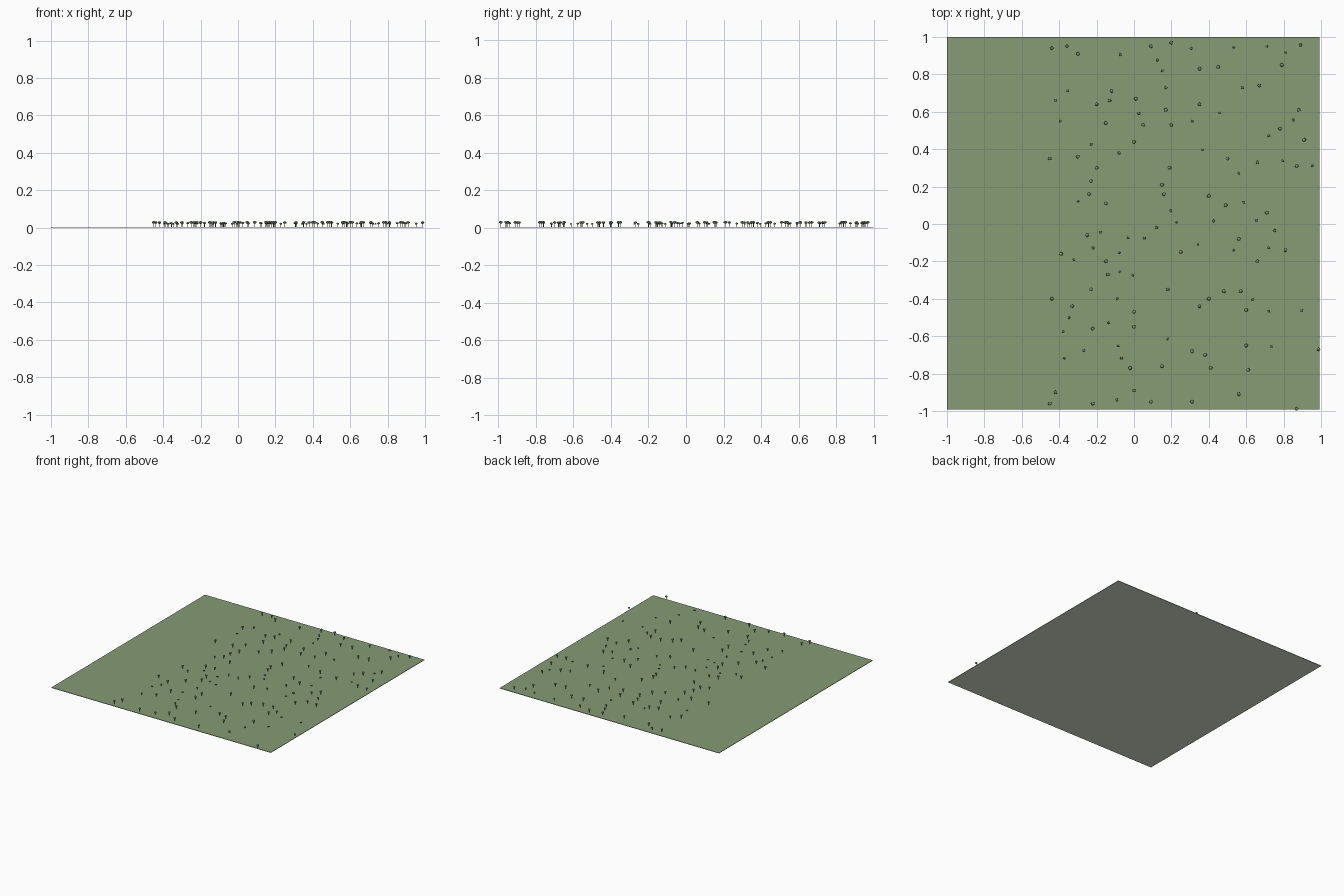
import bpy
import bmesh
import math
import random
from mathutils import Matrix, Vector

cube = bpy.data.objects.get("Cube")
if cube:
    bpy.data.objects.remove(cube, do_unlink=True)


def make_material(name, colour):
    material = bpy.data.materials.new(name)
    material.use_nodes = True
    material.diffuse_color = colour
    shader = next(n for n in material.node_tree.nodes if n.type == "BSDF_PRINCIPLED")
    shader.inputs["Base Color"].default_value = colour
    shader.inputs["Roughness"].default_value = 0.9
    return material


grass_green = make_material("grass green", (0.237, 0.332, 0.178, 1))
pale_base = make_material("pale base", (0.7, 0.8, 0.65, 1))
leaf_green = make_material("leaf green", (0.27, 0.34, 0.22, 1))
bark_brown = make_material("bark brown", (0.16, 0.14, 0.11, 1))

THICKNESS = 0.004


def make_mesh(name, bm, materials):
    mesh = bpy.data.meshes.new(name)
    bm.to_mesh(mesh)
    bm.free()
    for material in materials:
        mesh.materials.append(material)
    return mesh


def add_object(name, mesh):
    obj = bpy.data.objects.new(name, mesh)
    bpy.context.scene.collection.objects.link(obj)
    return obj


# Thin slab: grass on top, pale below; the outermost crowns overhang it
bm = bmesh.new()
slab_shape = (Matrix.Translation((-0.0035, 0.0035, THICKNESS / 2))
              @ Matrix.Diagonal((1.993, 1.993, THICKNESS, 1)))
bmesh.ops.create_cube(bm, size=1, matrix=slab_shape)
bm.normal_update()
for face in bm.faces:
    face.material_index = 0 if face.normal.z > 0.5 else 1
add_object("ground", make_mesh("ground", bm, [grass_green, pale_base]))


# One shared tree mesh: thin trunk with a flattened round crown
bm = bmesh.new()
bmesh.ops.create_cone(bm, segments=6, radius1=0.0018, radius2=0.0018, depth=0.02,
                      cap_ends=True, matrix=Matrix.Translation((0, 0, 0.014)))
trunk_faces = set(bm.faces)
crown_shape = Matrix.Translation((0, 0, 0.028)) @ Matrix.Diagonal((1, 1, 0.7, 1))
bmesh.ops.create_icosphere(bm, subdivisions=1, radius=0.011, matrix=crown_shape)
for face in bm.faces:
    face.material_index = 0 if face in trunk_faces else 1
tree = make_mesh("tree", bm, [bark_brown, leaf_green])
rng = random.Random(7)


def plant(name, spot, size):
    obj = add_object(name, tree)
    obj.location = (spot.x, spot.y, THICKNESS * (1 - size))
    obj.scale = (size, size, size)
    obj.rotation_euler.z = rng.uniform(0, math.tau)


# Tall trees, as x and y in hundredths
tall_spots = [
    (-30, 91), (9, 95), (20, 97), (-42, 66), (-12, 71), (-13, 66), (1, 67), (-20, 64),
    (-15, 54), (35, 83), (45, 84), (79, 85), (58, 73), (67, 74), (35, 64), (17, 61),
    (5, 53), (20, 53), (78, 51), (88, 61), (91, 45), (0, 44), (-30, 36), (50, 35),
    (19, 30), (15, 21), (16, 16), (-24, 16), (-15, 11), (40, 15), (49, 10), (71, 6),
    (-25, -6), (56, -8), (-39, -16), (25, -15), (-15, -20), (66, -20), (81, -14),
    (-14, -27), (-33, -44), (-22, -56), (-44, -40), (18, -35), (35, -44), (48, -36),
    (57, -36), (0, -47), (0, -55), (60, -65), (31, -68), (38, -70), (61, -78),
    (0, -89), (-22, -96), (9, -95), (31, -95), (56, -91), (87, -98.8), (-2, -77),
    (15, -76), (98.7, -67), (-45, 35), (-23, 23), (-20, 30), (-44, 94), (66, 33),
    (87, 31), (-45, -96), (-42, -90), (-23, -35), (40, -40), (41, -77), (60, -46),
]
planted = []
for x, y in tall_spots:
    spot = Vector((x / 100, y / 100))
    planted.append(spot)
    plant("tall_tree", spot, rng.uniform(0.94, 1.02))

# Saplings scattered through the gaps of the wooded part
while len(planted) < 130:
    spot = Vector((rng.uniform(-0.45, 0.98), rng.uniform(-0.97, 0.98)))
    if all((spot - other).length > 0.06 for other in planted):
        planted.append(spot)
        plant("sapling", spot, rng.uniform(0.65, 0.85))
